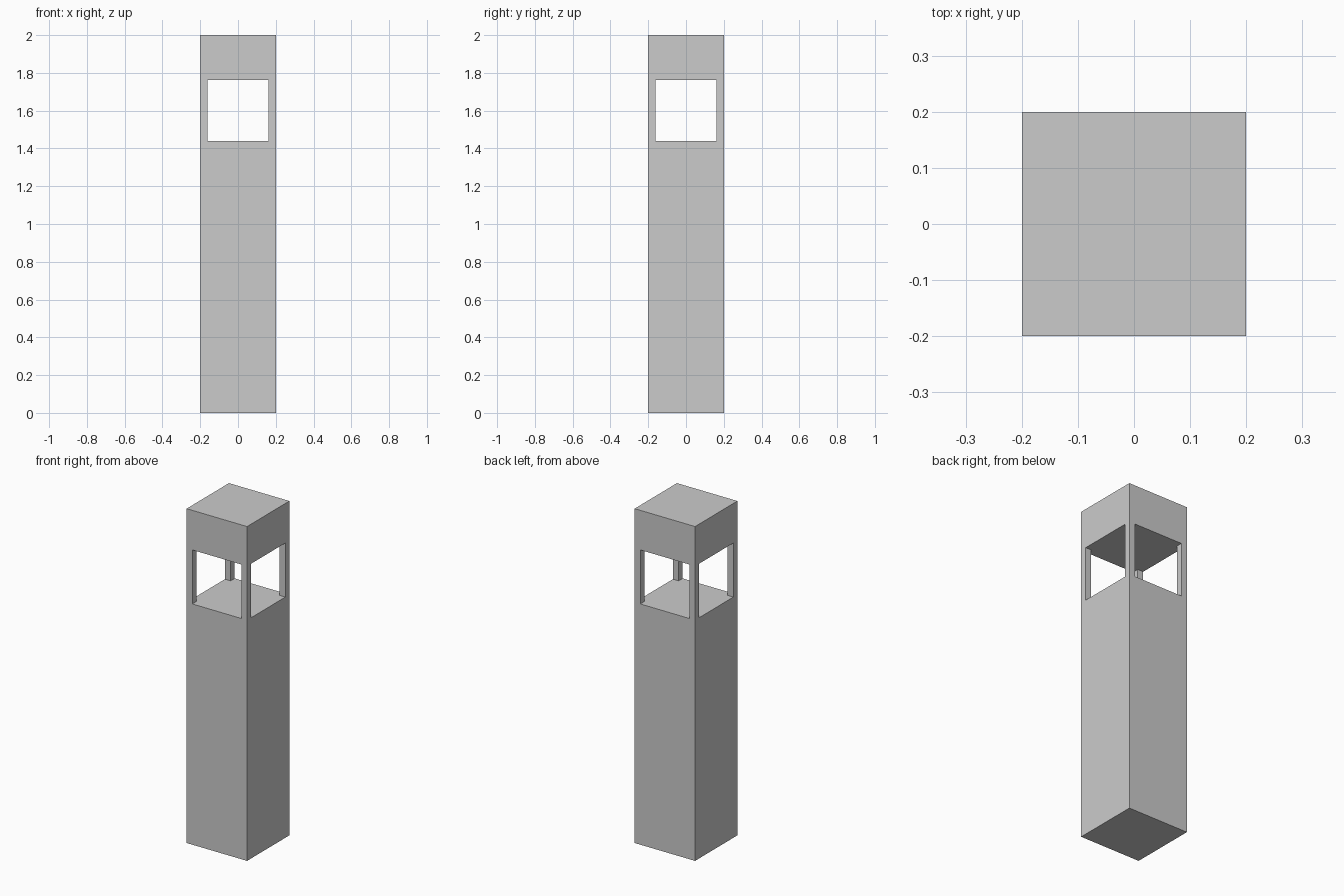
import bpy, bmesh

if "Cube" in bpy.data.objects:
    bpy.data.objects.remove(bpy.data.objects["Cube"])

HALF, HEIGHT = 0.2, 2.0          # pillar half width and height
OPEN = 0.162                     # half width of the lantern openings
Z0, Z1 = 1.44, 1.763             # bottom and top of the openings


def prism(name, outline, z0, z1):
    """Closed prism from an xy outline."""
    bm = bmesh.new()
    face = bm.faces.new([bm.verts.new((x, y, z0)) for x, y in outline])
    top = bmesh.ops.extrude_face_region(bm, geom=[face])["geom"]
    verts = [g for g in top if isinstance(g, bmesh.types.BMVert)]
    bmesh.ops.translate(bm, verts=verts, vec=(0, 0, z1 - z0))
    bmesh.ops.recalc_face_normals(bm, faces=bm.faces[:])
    mesh = bpy.data.meshes.new(name)
    bm.to_mesh(mesh)
    bm.free()
    obj = bpy.data.objects.new(name, mesh)
    bpy.context.collection.objects.link(obj)
    return obj


# Square pillar
h = HALF
pillar = prism("lantern_pillar", [(-h, -h), (h, -h), (h, h), (-h, h)], 0, HEIGHT)

# Cross-shaped cutter: opens all four sides, leaving four corner posts
a, b = OPEN, 0.3
quarter = [(a, -b), (a, -a), (b, -a)]
cross = []
for _ in range(4):
    cross += quarter
    quarter = [(-y, x) for x, y in quarter]
cutter = prism("opening_cutter", cross, Z0, Z1)
cutter.hide_render = True

cut = pillar.modifiers.new("openings", 'BOOLEAN')
cut.operation = 'DIFFERENCE'
cut.solver = 'EXACT'
cut.object = cutter

# Apply the cut and drop the helper
bpy.context.view_layer.objects.active = pillar
pillar.select_set(True)
bpy.ops.object.modifier_apply(modifier=cut.name)
bpy.data.objects.remove(cutter)
